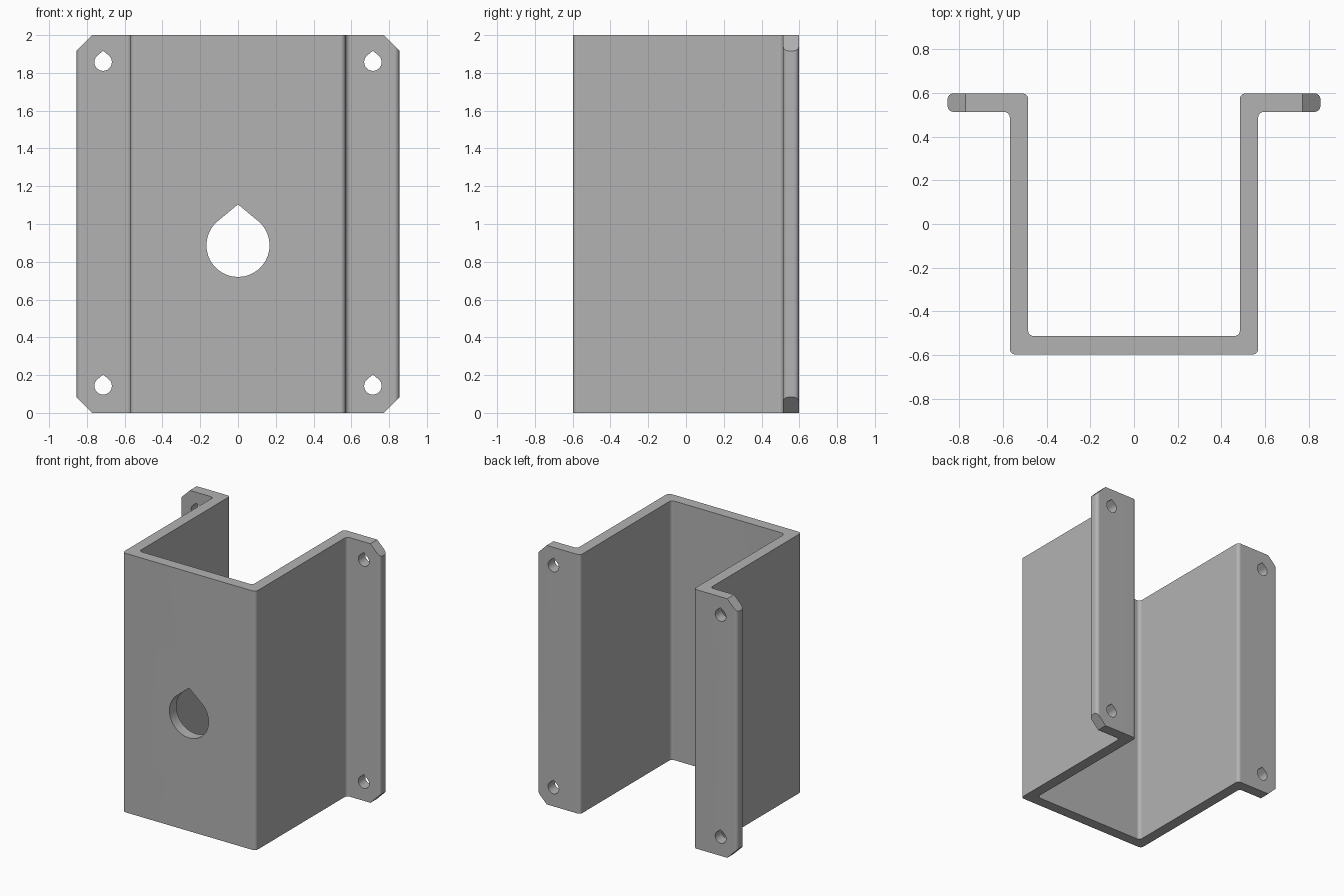
import bpy, bmesh, math
from mathutils import Vector

if "Cube" in bpy.data.objects:
    bpy.data.objects.remove(bpy.data.objects["Cube"])

HEIGHT, WALL = 2.0, 0.084
OUT_X, END_X, DEPTH = 0.569, 0.854, 0.598
FILLET, CHAMFER = 0.026, 0.083


def prism(bm, points, offset):
    """Closed prism from a planar loop swept along offset."""
    face = bm.faces.new([bm.verts.new(p) for p in points])
    new = bmesh.ops.extrude_face_region(bm, geom=[face])["geom"]
    bmesh.ops.translate(bm, vec=offset, verts=[v for v in new if isinstance(v, bmesh.types.BMVert)])


def rounded(points, radius, steps=6):
    """Round every right-angled corner of a 2D loop."""
    result = []
    for i, p in enumerate(points):
        p = Vector(p)
        a = (Vector(points[i - 1]) - p).normalized() * radius
        b = (Vector(points[(i + 1) % len(points)]) - p).normalized() * radius
        for k in range(steps + 1):
            t = k / steps * math.pi / 2
            result.append(p + a * (1 - math.sin(t)) + b * (1 - math.cos(t)))
    return result


def teardrop(x, z, r, tip=1.3, steps=48):
    """Round hole with tangent lines meeting in a point at the top."""
    half = math.acos(1 / tip)
    start, sweep = math.pi / 2 + half, 2 * (math.pi - half)
    angles = [start + sweep * k / steps for k in range(steps + 1)]
    loop = [(x, z + tip * r)] + [(x + r * math.cos(t), z + r * math.sin(t)) for t in angles]
    return loop


def make_object(name, bm):
    bmesh.ops.recalc_face_normals(bm, faces=bm.faces)
    mesh = bpy.data.meshes.new(name)
    bm.to_mesh(mesh)
    bm.free()
    obj = bpy.data.objects.new(name, mesh)
    bpy.context.collection.objects.link(obj)
    return obj


# Hat-section bracket: right half of the profile, mirrored to the left
half = [(OUT_X, -DEPTH), (OUT_X, DEPTH - WALL), (END_X, DEPTH - WALL),
        (END_X, DEPTH), (OUT_X - WALL, DEPTH), (OUT_X - WALL, -DEPTH + WALL)]
profile = half + [(-x, y) for x, y in reversed(half)]
bm = bmesh.new()
prism(bm, [(p.x, p.y, 0) for p in rounded(profile, FILLET)], (0, 0, HEIGHT))
bracket = make_object("mounting_bracket", bm)

# Cutter: centre hole, flange screw holes and flange corner chamfers
bm = bmesh.new()
prism(bm, [(x, -0.8, z) for x, z in teardrop(0, 0.887, 0.167)], (0, 0.6, 0))
for sx in (-1, 1):
    for z in (0.143, HEIGHT - 0.143):
        prism(bm, [(x, 0.4, h) for x, h in teardrop(sx * 0.714, z, 0.046)], (0, 0.4, 0))
    for z, up in ((0, 1), (HEIGHT, -1)):
        e, c = 0.05, CHAMFER
        corner = [(END_X - c - e, -e), (END_X + e, c + e), (END_X + e, -e)]
        prism(bm, [(sx * x, 0.4, z + up * h) for x, h in corner], (0, 0.4, 0))
cutter = make_object("hole_cutter", bm)
cutter.hide_render = True

cut = bracket.modifiers.new("cut", "BOOLEAN")
cut.operation, cut.solver, cut.object = "DIFFERENCE", "EXACT", cutter
bpy.context.view_layer.objects.active = bracket
bracket.select_set(True)
cutter.select_set(False)
bpy.ops.object.modifier_apply(modifier=cut.name)
bpy.data.objects.remove(cutter)

# Single grey finish, smooth fillets with crisp edges
grey = bpy.data.materials.new("grey")
grey.diffuse_color = (0.45, 0.45, 0.45, 1)
grey.use_nodes = True
grey.node_tree.nodes["Principled BSDF"].inputs["Base Color"].default_value = grey.diffuse_color
bracket.data.materials.clear()
bracket.data.materials.append(grey)
bpy.ops.object.shade_smooth_by_angle(angle=math.radians(30))
weighted = bracket.modifiers.new("flat_face_normals", "WEIGHTED_NORMAL")
weighted.keep_sharp = True
